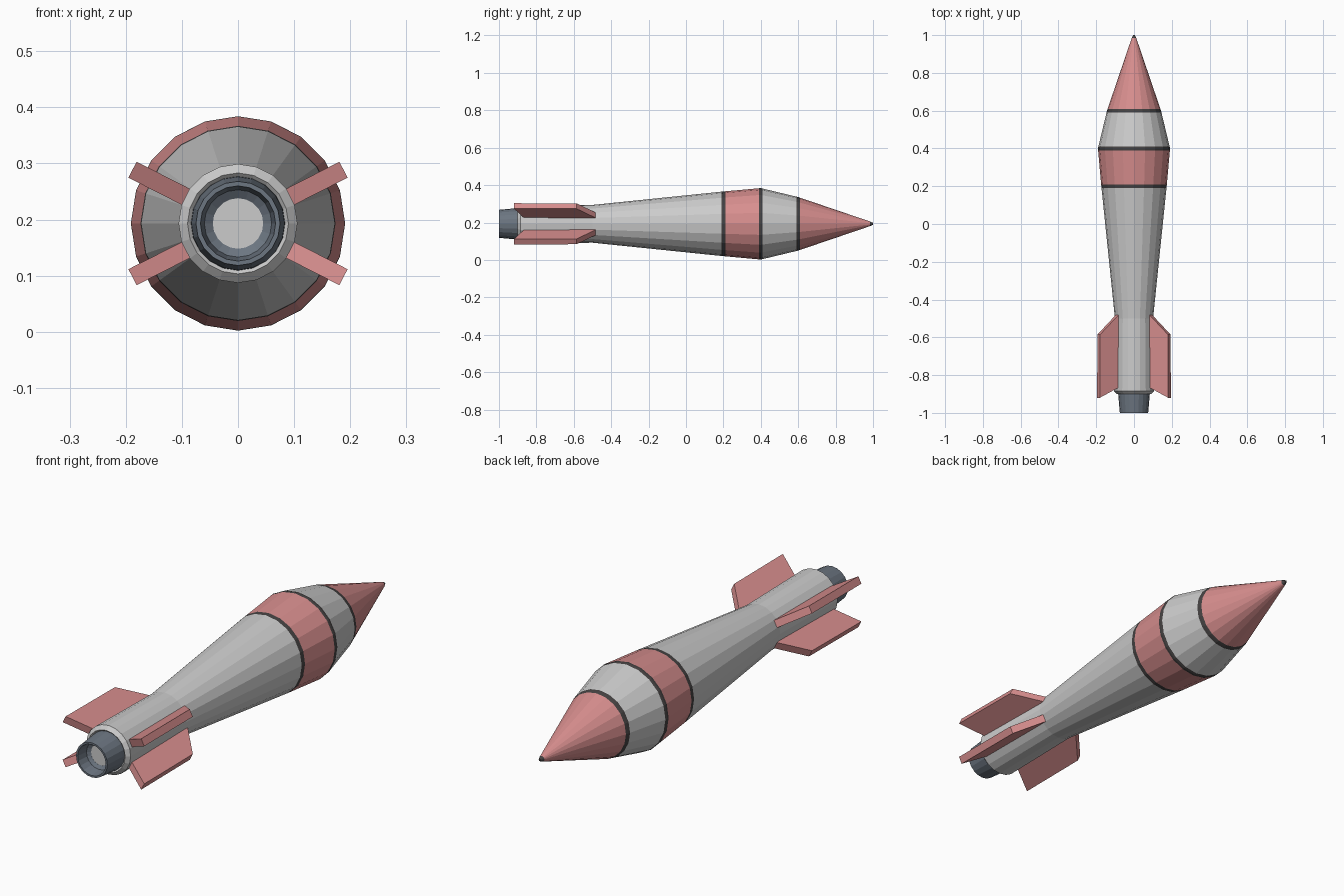
import bpy, bmesh, math

if "Cube" in bpy.data.objects:
    bpy.data.objects.remove(bpy.data.objects["Cube"])

SIDES = 20
AXIS_Z = 0.193


def material(name, color):
    m = bpy.data.materials.new(name)
    m.diffuse_color = (*color, 1)
    m.use_nodes = True
    m.node_tree.nodes["Principled BSDF"].inputs["Base Color"].default_value = m.diffuse_color
    return m


RED = material("red_paint", (0.68, 0.27, 0.27))
DARK = material("dark_band", (0.06, 0.055, 0.055))
SLATE = material("nozzle_metal", (0.15, 0.18, 0.22))


def finish(name, bm, mat):
    bmesh.ops.recalc_face_normals(bm, faces=bm.faces[:])
    me = bpy.data.meshes.new(name)
    bm.to_mesh(me)
    bm.free()
    ob = bpy.data.objects.new(name, me)
    bpy.context.collection.objects.link(ob)
    if mat:
        me.materials.append(mat)
    return ob


def revolve(name, profile, mat=None, cap=False):
    """Flat-faced tube around the y axis from (y, radius) points."""
    bm = bmesh.new()
    rings = []
    for y, r in profile:
        rings.append([bm.verts.new((r * math.cos(2 * math.pi * i / SIDES), y,
                                    AXIS_Z + r * math.sin(2 * math.pi * i / SIDES)))
                      for i in range(SIDES)])
    for a, b in zip(rings, rings[1:]):
        for i in range(SIDES):
            j = (i + 1) % SIDES
            bm.faces.new((a[i], a[j], b[j], b[i]))
    if cap:
        bm.faces.new(rings[-1])
    return finish(name, bm, mat)


# Hull outline, sliced into painted sections
HULL = [(-0.5, 0.101), (0.2, 0.173), (0.4, 0.191), (0.6, 0.143), (0.985, 0.012)]


def radius(y):
    for (y0, r0), (y1, r1) in zip(HULL, HULL[1:]):
        if y <= y1:
            return r0 + (r1 - r0) * (y - y0) / (y1 - y0)
    return HULL[-1][1]


def section(name, y0, y1, mat=None):
    ys = [y0] + [y for y, _ in HULL if y0 < y < y1] + [y1]
    revolve(name, [(y, radius(y)) for y in ys], mat)


section("main_hull", -0.5, 0.19)
section("rear_band", 0.19, 0.21, DARK)
section("red_belt", 0.21, 0.39, RED)
section("middle_band", 0.39, 0.41, DARK)
section("shoulder", 0.41, 0.59)
section("front_band", 0.59, 0.61, DARK)
section("nose_cone", 0.61, 0.985, RED)
revolve("nose_tip", [(0.985, 0.012), (1.0, 0.005)], DARK, cap=True)

# Tail tube with a chamfered rear end
revolve("tail_tube", [(-0.89, 0.08), (-0.90, 0.09), (-0.885, 0.106), (-0.5, 0.101)])

# Hollow nozzle with a plate inside
revolve("nozzle", [(-0.89, 0.084), (-0.91, 0.083), (-1.0, 0.075), (-1.0, 0.067),
                   (-0.95, 0.06), (-0.94, 0.045)], SLATE)
revolve("nozzle_plate", [(-0.941, 0.046), (-0.94, 0.046)], cap=True)


# Four fins, mirrored left/right and up/down
def fin(name, angle):
    outline = [(0.088, -0.47), (0.209, -0.585), (0.211, -0.92), (0.088, -0.86)]
    c, s, t = math.cos(angle), math.sin(angle), 0.016
    bm = bmesh.new()
    sides = [[bm.verts.new((r * c - d * s, y, AXIS_Z + r * s + d * c))
              for r, y in outline] for d in (-t, t)]
    for ring in sides:
        bm.faces.new(ring)
    for i in range(4):
        j = (i + 1) % 4
        bm.faces.new((sides[0][i], sides[0][j], sides[1][j], sides[1][i]))
    finish(name, bm, RED)


TILT = math.radians(27)
for label, a in (("upper_right", TILT), ("upper_left", math.pi - TILT),
                 ("lower_left", math.pi + TILT), ("lower_right", -TILT)):
    fin("fin_" + label, a)
